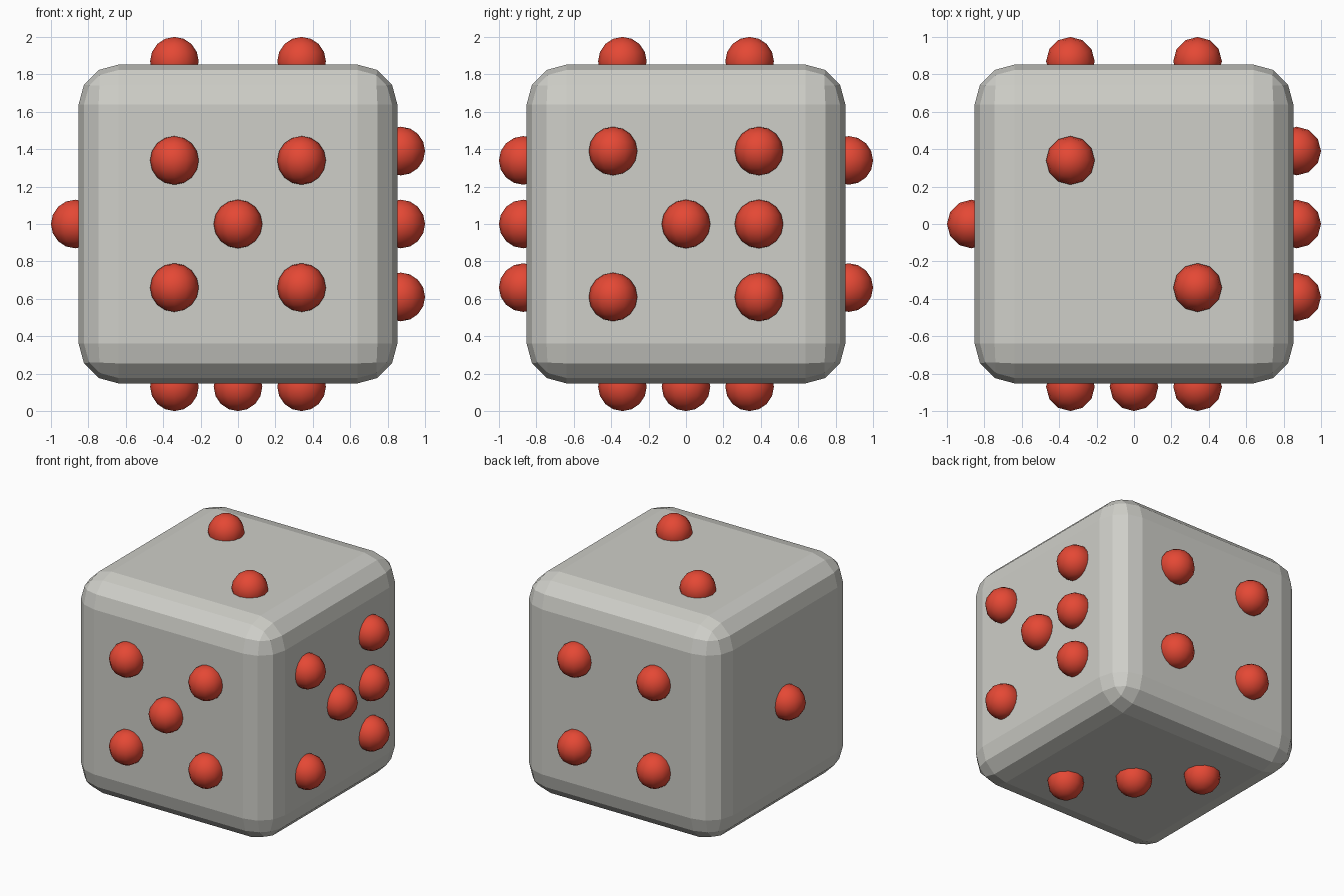
import bpy
from mathutils import Vector

if "Cube" in bpy.data.objects:
    bpy.data.objects.remove(bpy.data.objects["Cube"])


def material(name, rgb):
    m = bpy.data.materials.new(name)
    m.diffuse_color = (*rgb, 1)
    m.use_nodes = True
    m.node_tree.nodes["Principled BSDF"].inputs["Base Color"].default_value = m.diffuse_color
    return m


grey = material("warm_grey", (0.62, 0.62, 0.58))
red = material("red", (0.78, 0.065, 0.035))

CENTRE = Vector((0, 0, 1))
OUT = 0.87     # distance of pip centres from the cube centre
A, B = 0.34, 0.39

# Body: cube with faceted rounded edges
bpy.ops.mesh.primitive_cube_add(size=1.704, location=CENTRE)
body = bpy.context.object
body.name = "cube_body"
body.data.materials.append(grey)
bevel = body.modifiers.new("rounded_edges", 'BEVEL')
bevel.width = 0.213
bevel.segments = 3
bevel.limit_method = 'NONE'

# Pip positions on each side, relative to the cube centre
corners = [(u, v) for u in (-A, A) for v in (-A, A)]
sides = {
    "front": [(u, -OUT, v) for u, v in corners + [(0, 0)]],
    "back": [(u, OUT, v) for u, v in corners],
    "left": [(-OUT, 0, 0)],
    "right": [(OUT, u, v) for u, v in
              [(-B, -B), (-B, B), (0, 0), (B, -B), (B, 0), (B, B)]],
    "top": [(t, -t, OUT) for t in (-A, A)],
    "bottom": [(t, -t, -OUT) for t in (-A, 0, A)],
}

# Pips: low-poly smooth balls half sunk into the sides
for side, places in sides.items():
    for i, place in enumerate(places, 1):
        bpy.ops.mesh.primitive_uv_sphere_add(
            segments=12, ring_count=8, radius=0.13,
            location=CENTRE + Vector(place))
        pip = bpy.context.object
        pip.name = f"{side}_pip_{i}"
        pip.data.materials.append(red)
        bpy.ops.object.shade_smooth()
